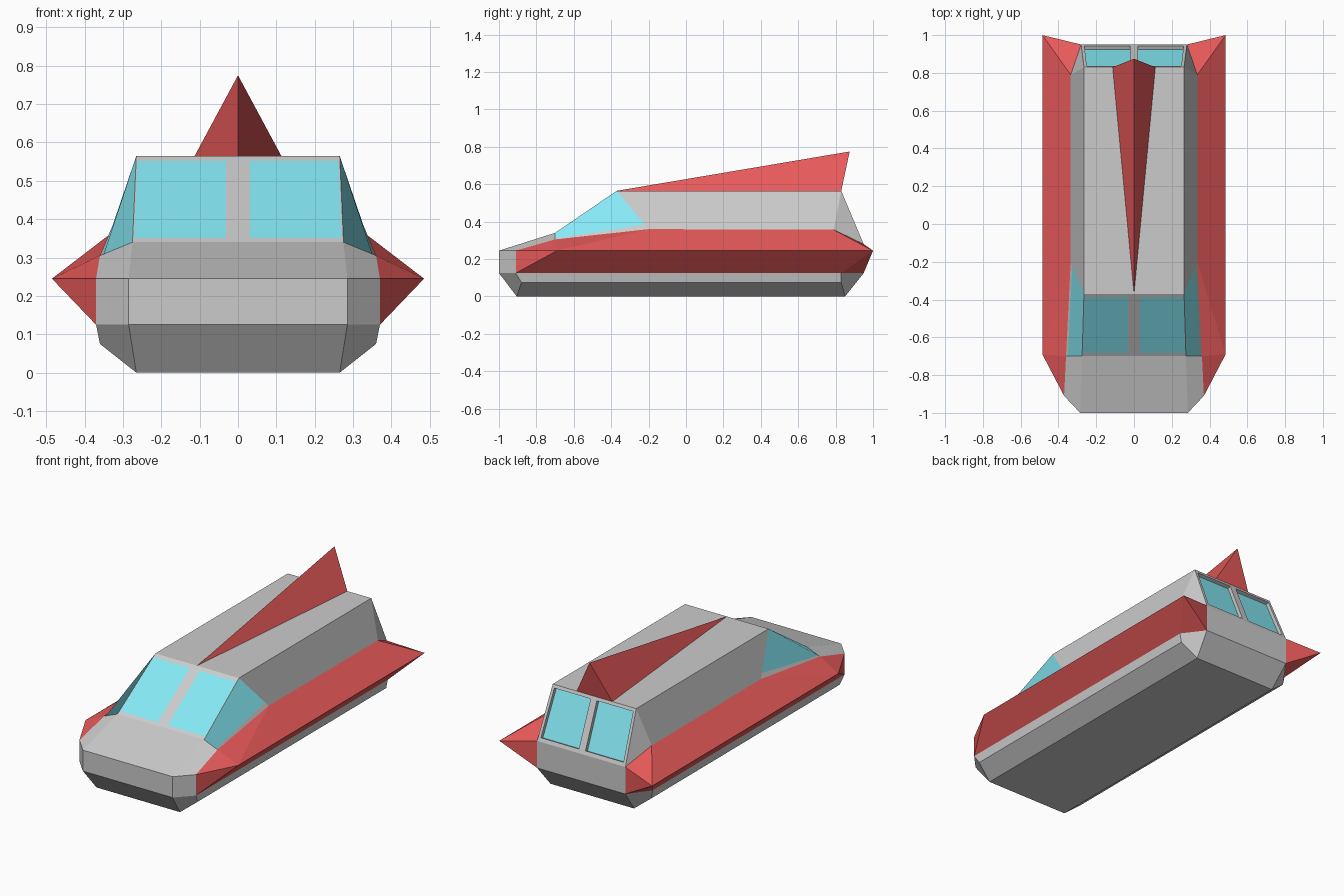
import bpy
from mathutils import Vector as V

if "Cube" in bpy.data.objects:
    bpy.data.objects.remove(bpy.data.objects["Cube"])


def material(name, rgb):
    m = bpy.data.materials.new(name)
    m.diffuse_color = (*rgb, 1)
    m.use_nodes = True
    m.node_tree.nodes["Principled BSDF"].inputs["Base Color"].default_value = m.diffuse_color
    return m


RED = material("red_paint", (0.8, 0.1, 0.1))
GLASS = material("blue_glass", (0.235, 0.81, 0.91))


def make(name, faces, mat=None):
    """Mesh from polygons given for x >= 0, mirrored to the other side."""
    verts, polys = [], []
    for f in faces:
        polys.append(range(len(verts), len(verts) + len(f)))
        verts += f
    me = bpy.data.meshes.new(name)
    me.from_pydata(verts, [], [list(p) for p in polys])
    ob = bpy.data.objects.new(name, me)
    bpy.context.collection.objects.link(ob)
    if mat:
        me.materials.append(mat)
    weld = ob.modifiers.new("weld", 'WELD')
    weld.merge_threshold = 0.0005
    ob.modifiers.new("mirror", 'MIRROR').use_axis = (True, False, False)
    return ob


def face(pts, ref=None, toward=False):
    """Polygon wound to look away from (or toward) a reference point."""
    pts = [V(p) for p in pts]
    mid = sum(pts, V()) / len(pts)
    if ref is None:
        ref = V((0, mid.y * 0.8, 0.25))
    n = (pts[1] - pts[0]).cross(pts[2] - pts[0])
    if (n.dot(mid - ref) < 0) != toward:
        pts.reverse()
    return pts


def strip(a, b):
    """Panel from the edge a-b to the centre plane."""
    return face([a, b, V((0, b.y, b.z)), V((0, a.y, a.z))])


def window(name, tl, tr, br, bl, u0, u1, v0, v1, depth=0.0):
    """Frame around a glass pane, optionally recessed."""
    def at(u, v):
        return tl.lerp(tr, u).lerp(bl.lerp(br, u), v)
    outer = [tl, tr, br, bl]
    inner = [at(u0, v0), at(u1, v0), at(u1, v1), at(u0, v1)]
    pane = face(inner)
    n = (pane[1] - pane[0]).cross(pane[2] - pane[0]).normalized()
    sunk = [p - n * depth for p in inner]
    mid = sum(sunk, V()) / 4
    frame = []
    for i in range(4):
        j = (i + 1) % 4
        gaps = (outer[i] - inner[i]).length, (outer[j] - inner[j]).length
        if max(gaps) > 1e-5:
            ring = [inner[i], inner[j]]
            ring += [outer[j]] if gaps[1] > 1e-5 else []
            ring += [outer[i]] if gaps[0] > 1e-5 else []
            frame.append(face(ring))
        if depth:
            frame.append(face([inner[i], inner[j], sunk[j], sunk[i]], mid, True))
    make(name + "_frame", frame)
    make(name + "_glass", [face(sunk)], GLASS)


# Corner points of the right half
base_f, base_r = V((.265, -.905, 0)), V((.265, .85, 0))
bilge_f, bilge_r = V((.36, -.88, .075)), V((.36, .83, .075))
side_f, side_r = V((.37, -.91, .125)), V((.37, .83, .125))
nose_lo, nose_hi = V((.285, -1, .125)), V((.285, -1, .245))
cheek = V((.37, -.91, .245))
tail_lo, tail_hi = V((.28, .95, .125)), V((.28, .95, .28))
hood, hood_side = V((.275, -.70, .34)), V((.36, -.70, .305))
roof_f, roof_r = V((.265, -.37, .565)), V((.265, .83, .565))
sill_f, sill_r = V((.335, -.20, .36)), V((.335, .79, .357))
tip_f, tip_r = V((.485, -.69, .245)), V((.485, 1, .245))

# Lower hull with nose and tail
make("hull", [
    strip(base_f, base_r),
    strip(base_f, nose_lo), strip(nose_lo, nose_hi), strip(nose_hi, hood),
    strip(base_r, tail_lo), strip(tail_lo, tail_hi),
    face([base_f, bilge_f, bilge_r, base_r]),
    face([bilge_f, side_f, side_r, bilge_r]),
    face([base_f, bilge_f, side_f, nose_lo]),
    face([base_r, bilge_r, side_r, tail_lo]),
    face([nose_lo, side_f, cheek, nose_hi]),
    face([nose_hi, cheek, hood_side, hood]),
])

# Cabin roof, sides and rear corner panels
make("cabin", [
    strip(roof_f, roof_r),
    face([roof_f, roof_r, sill_r, sill_f]),
    face([roof_r, sill_r, tail_hi]),
])

# Side wings
make("wing", [
    face([side_f, cheek, tip_f]),
    face([cheek, hood_side, tip_f]),
    face([hood_side, sill_f, tip_f]),
    face([sill_f, sill_r, tip_r, tip_f]),
    face([side_f, tip_f, tip_r, side_r]),
    face([tip_r, sill_r, tail_hi]),
    face([tip_r, tail_hi, tail_lo]),
    face([tip_r, tail_lo, side_r]),
], RED)

# Windows: front, side and recessed rear


def centre(p):
    return V((0, p.y, p.z))


window("windshield", centre(roof_f), roof_f, hood, centre(hood),
       .115, .985, .06, .95)
window("side_window", hood, roof_f, sill_f, hood_side, 0, 1, 0, .88)
window("rear_window", centre(roof_r), roof_r, tail_hi, centre(tail_hi),
       .075, .94, .06, .93, .02)

# Roof fin
fin_front, fin_top = V((0, -.37, .565)), V((0, .875, .775))
fin_base, fin_mid = V((.113, .83, .565)), V((0, .83, .565))
inside = V((0, .6, .6))
make("roof_fin", [
    face([fin_front, fin_base, fin_top], inside),
    face([fin_mid, fin_base, fin_top], inside),
    face([fin_front, fin_base, fin_mid], inside),
], RED)
